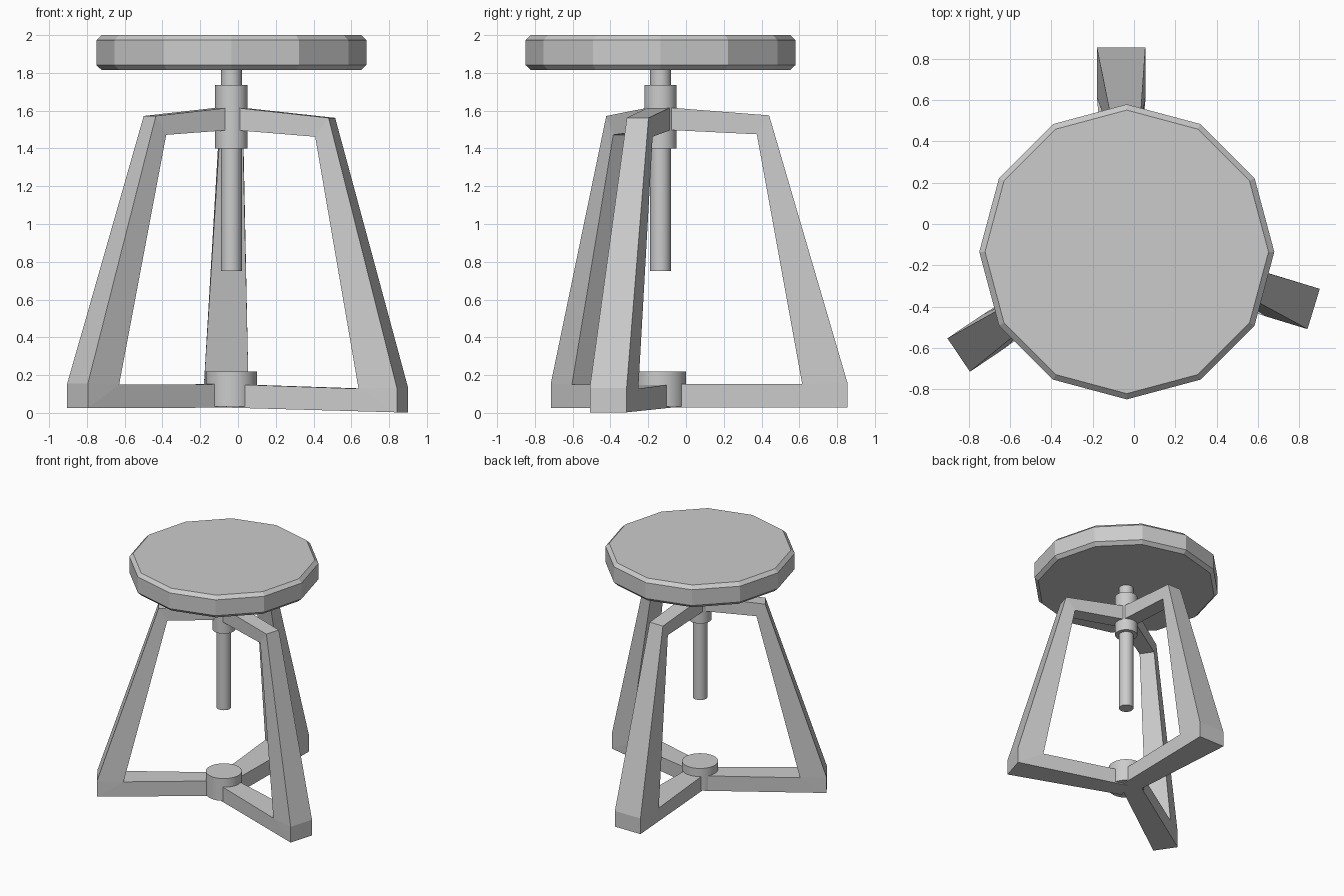
import bpy, bmesh
from math import radians, sin, cos

if "Cube" in bpy.data.objects:
    bpy.data.objects.remove(bpy.data.objects["Cube"])

CX, CY = -0.035, -0.135   # axis of the screw


def cylinder(name, r, z0, z1, sides=32, bevel=0.0, smooth=True):
    bpy.ops.mesh.primitive_cylinder_add(vertices=sides, radius=r, depth=z1 - z0,
                                        location=(CX, CY, (z0 + z1) / 2))
    ob = bpy.context.object
    ob.name = name
    if bevel:
        bm = bmesh.new()
        bm.from_mesh(ob.data)
        rim = [e for e in bm.edges if abs(e.verts[0].co.z - e.verts[1].co.z) < 1e-5]
        bmesh.ops.bevel(bm, geom=rim, offset=bevel, segments=1, affect='EDGES')
        bm.to_mesh(ob.data)
        bm.free()
    if smooth:
        bpy.ops.object.shade_smooth_by_angle(angle=radians(35))
    return ob


def leg_frame(name, angle, foot, foot_in, knee, knee_in, hub_off, z_foot, z_knee):
    """C-shaped frame; foot and knee are (radius, sideways offset, width)."""
    a = radians(angle)
    d, p = (cos(a), sin(a)), (-sin(a), cos(a))
    fr, fo, fw = foot
    kr, ko, kw = knee
    low_off, top_off = hub_off
    # profile points: radius, height, sideways offset, width
    outer = [(0, 1.62, top_off, 0.125), (kr, z_knee, ko, kw),
             (fr, z_foot + 0.13, fo, fw), (fr, z_foot, fo, fw),
             (0, 0.028, low_off, 0.15)]
    inner = [(0, 1.5, top_off, 0.125), (knee_in, z_knee - 0.1, ko, kw),
             (foot_in, z_foot + 0.125, fo, fw), (0, 0.152, low_off, 0.15)]
    loop = outer + inner[::-1]
    bm = bmesh.new()
    sides = []
    for s in (-0.5, 0.5):
        sides.append([bm.verts.new((CX + d[0] * r + p[0] * (o + s * w),
                                    CY + d[1] * r + p[1] * (o + s * w), z))
                      for r, z, o, w in loop])
    n = len(loop)
    for i in range(n):
        j = (i + 1) % n
        bm.faces.new((sides[0][i], sides[0][j], sides[1][j], sides[1][i]))
    for v in sides:
        for q in ((0, 1, 7, 8), (1, 2, 6, 7), (2, 3, 6), (3, 4, 5, 6)):
            bm.faces.new([v[k] for k in q])
    bmesh.ops.recalc_face_normals(bm, faces=bm.faces)
    me = bpy.data.meshes.new(name)
    bm.to_mesh(me)
    bm.free()
    ob = bpy.data.objects.new(name, me)
    bpy.context.collection.objects.link(ob)


# twelve-sided seat with chamfered rims, vertices on the axes
cylinder("seat", 0.715, 1.815, 2.0, sides=12, bevel=0.027, smooth=False)

# screw, upper collar and lower hub
cylinder("screw", 0.055, 0.75, 1.83)
cylinder("collar", 0.086, 1.4, 1.735)
cylinder("lower_hub", 0.136, 0.035, 0.22)

# three slightly uneven hand-made leg frames
leg_frame("back_leg", 90, (0.99, 0.0275, 0.235), 0.75, (0.575, 0.0, 0.122), 0.51,
          (0.0, 0.0), 0.028, 1.575)
leg_frame("right_leg", -17, (0.947, 0.0, 0.204), 0.735, (0.544, 0.04, 0.12), 0.47,
          (-0.012, 0.0), 0.003, 1.562)
leg_frame("left_leg", 214, (0.955, -0.041, 0.195), 0.755, (0.492, -0.043, 0.115), 0.426,
          (-0.045, -0.01), 0.025, 1.572)
